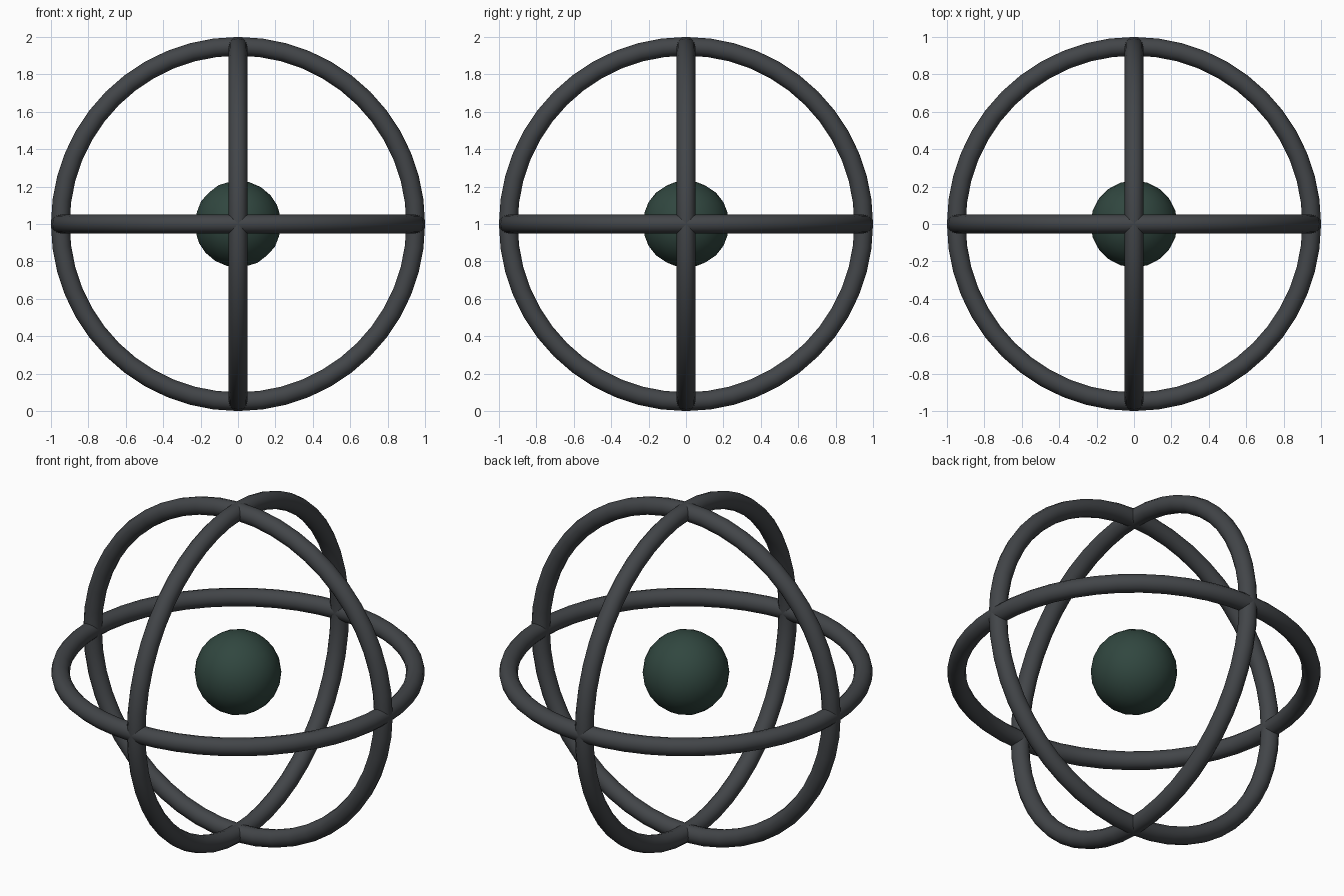
import bpy
from math import pi

if "Cube" in bpy.data.objects:
    bpy.data.objects.remove(bpy.data.objects["Cube"])


def material(name, rgb):
    m = bpy.data.materials.new(name)
    m.diffuse_color = (*rgb, 1)
    m.use_nodes = True
    m.node_tree.nodes["Principled BSDF"].inputs["Base Color"].default_value = m.diffuse_color
    return m


CENTRE = (0, 0, 1)
dark_grey = material("dark_grey", (0.055, 0.06, 0.066))
dark_green = material("dark_green", (0.03, 0.062, 0.05))


def finish(name, mat):
    ob = bpy.context.object
    ob.name = name
    ob.data.materials.append(mat)
    bpy.ops.object.shade_smooth()


# three mutually perpendicular rings
for name, rot in (("horizontal_ring", (0, 0, 0)),
                  ("front_ring", (pi / 2, 0, 0)),
                  ("side_ring", (0, pi / 2, 0))):
    bpy.ops.mesh.primitive_torus_add(major_segments=48, minor_segments=12,
                                     major_radius=0.95, minor_radius=0.05,
                                     location=CENTRE, rotation=rot)
    finish(name, dark_grey)

# floating core ball
bpy.ops.mesh.primitive_ico_sphere_add(subdivisions=3, radius=0.232, location=CENTRE)
finish("core_ball", dark_green)
